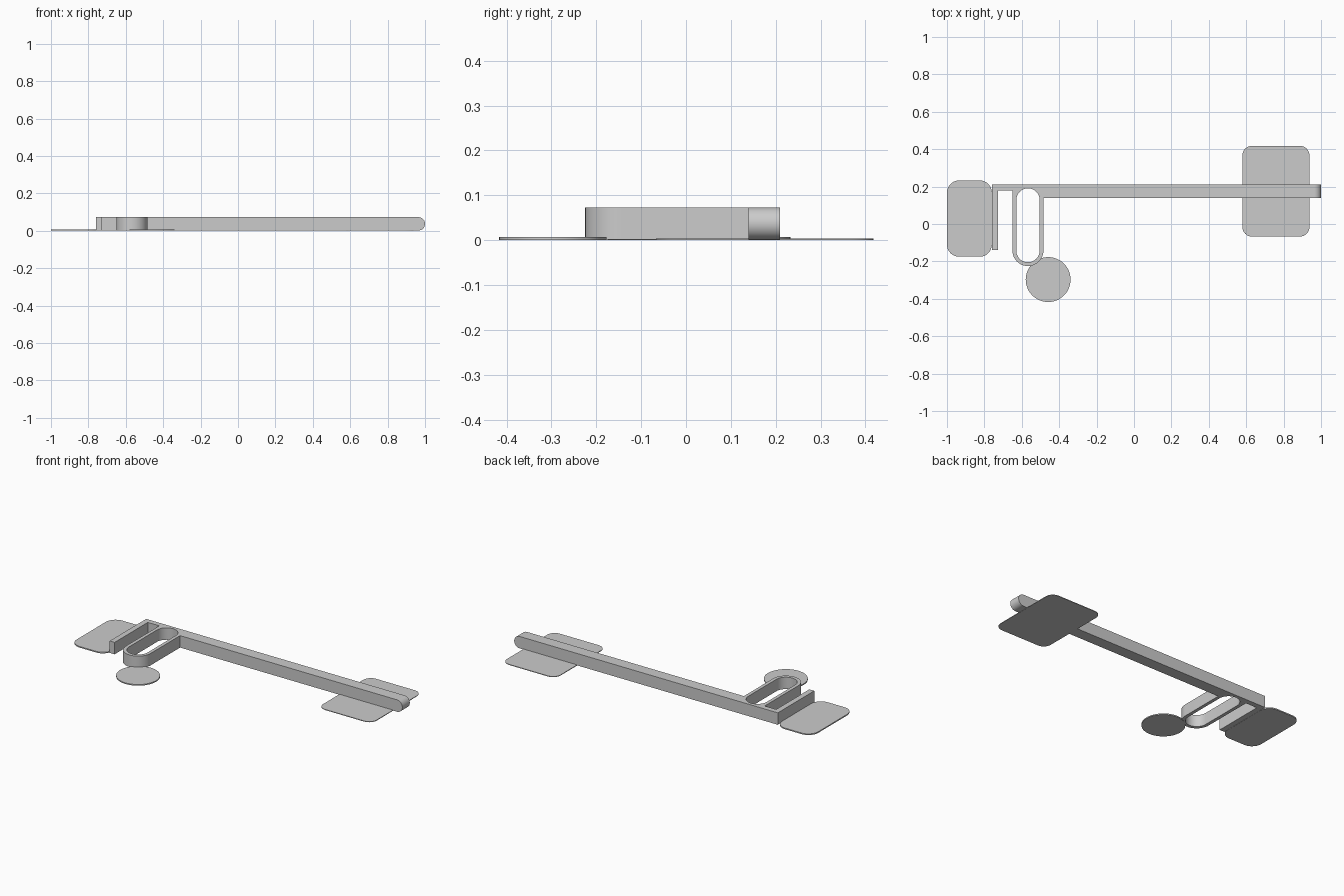
import bpy, bmesh, math
from mathutils import Vector
from mathutils.geometry import tessellate_polygon

if "Cube" in bpy.data.objects:
    bpy.data.objects.remove(bpy.data.objects["Cube"])

grey = bpy.data.materials.new("plain_grey")
grey.diffuse_color = (0.6, 0.6, 0.6, 1)
grey.use_nodes = True
grey.node_tree.nodes["Principled BSDF"].inputs["Base Color"].default_value = grey.diffuse_color


def arc(cx, cy, r, a0, a1, n=24):
    return [(cx + r * math.cos(math.radians(a0 + (a1 - a0) * i / n)),
             cy + r * math.sin(math.radians(a0 + (a1 - a0) * i / n)))
            for i in range(n + 1)]


def rounded_rect(x0, x1, y0, y1, r):
    return (arc(x0 + r, y0 + r, r, 180, 270, 8) + arc(x1 - r, y0 + r, r, 270, 360, 8)
            + arc(x1 - r, y1 - r, r, 0, 90, 8) + arc(x0 + r, y1 - r, r, 90, 180, 8))


def slab(name, loops, w0, w1, along_y=False):
    """Extrude an outline (first loop) with holes (other loops) from w0 to w1."""
    flat = [p for loop in loops for p in loop]
    n = len(flat)
    tris = tessellate_polygon([[Vector((p[0], p[1], 0)) for p in loop] for loop in loops])
    verts = [(u, w, v) if along_y else (u, v, w) for w in (w0, w1) for u, v in flat]
    faces = [tuple(t) for t in tris] + [tuple(i + n for i in t) for t in tris]
    start = 0
    for loop in loops:
        m = len(loop)
        for i in range(m):
            a, b = start + i, start + (i + 1) % m
            faces.append((a, b, b + n, a + n))
        start += m
    mesh = bpy.data.meshes.new(name)
    mesh.from_pydata(verts, [], faces)
    bm = bmesh.new()
    bm.from_mesh(mesh)
    bmesh.ops.recalc_face_normals(bm, faces=bm.faces[:])
    bm.to_mesh(mesh)
    bm.free()
    mesh.materials.append(grey)
    ob = bpy.data.objects.new(name, mesh)
    bpy.context.collection.objects.link(ob)
    bpy.context.view_layer.objects.active = ob
    bpy.ops.object.select_all(action='DESELECT')
    ob.select_set(True)
    bpy.ops.object.shade_smooth_by_angle(angle=math.radians(30))
    return ob


Z0, Z1 = 0.001, 0.073
R = (Z1 - Z0) / 2

# Long bar with a rounded tip
slab("long_bar", [[(-0.484, Z0)] + arc(1 - R, Z0 + R, R, -90, 90) + [(-0.484, Z1)]],
     0.139, 0.21, along_y=True)

# Clip end: straight arm, bridge and slotted loop in one outline
outline = ([(-0.76, -0.138), (-0.727, -0.138), (-0.727, 0.178), (-0.65, 0.178)]
           + arc(-0.567, -0.142, 0.083, 180, 360)
           + [(-0.484, 0.21), (-0.76, 0.21)])
slot = arc(-0.567, -0.142, 0.0625, 180, 360) + arc(-0.567, 0.128, 0.0625, 0, 180)
slab("clip_frame", [outline, slot], Z0, Z1)

# Thin base plates
slab("left_plate", [rounded_rect(-1, -0.76, -0.175, 0.233, 0.065)], 0, 0.007)
slab("right_plate", [rounded_rect(0.58, 0.938, -0.067, 0.4175, 0.05)], 0, 0.004)
slab("round_plate", [arc(-0.459, -0.297, 0.12, 0, 352.5, 47)], 0, 0.007)
